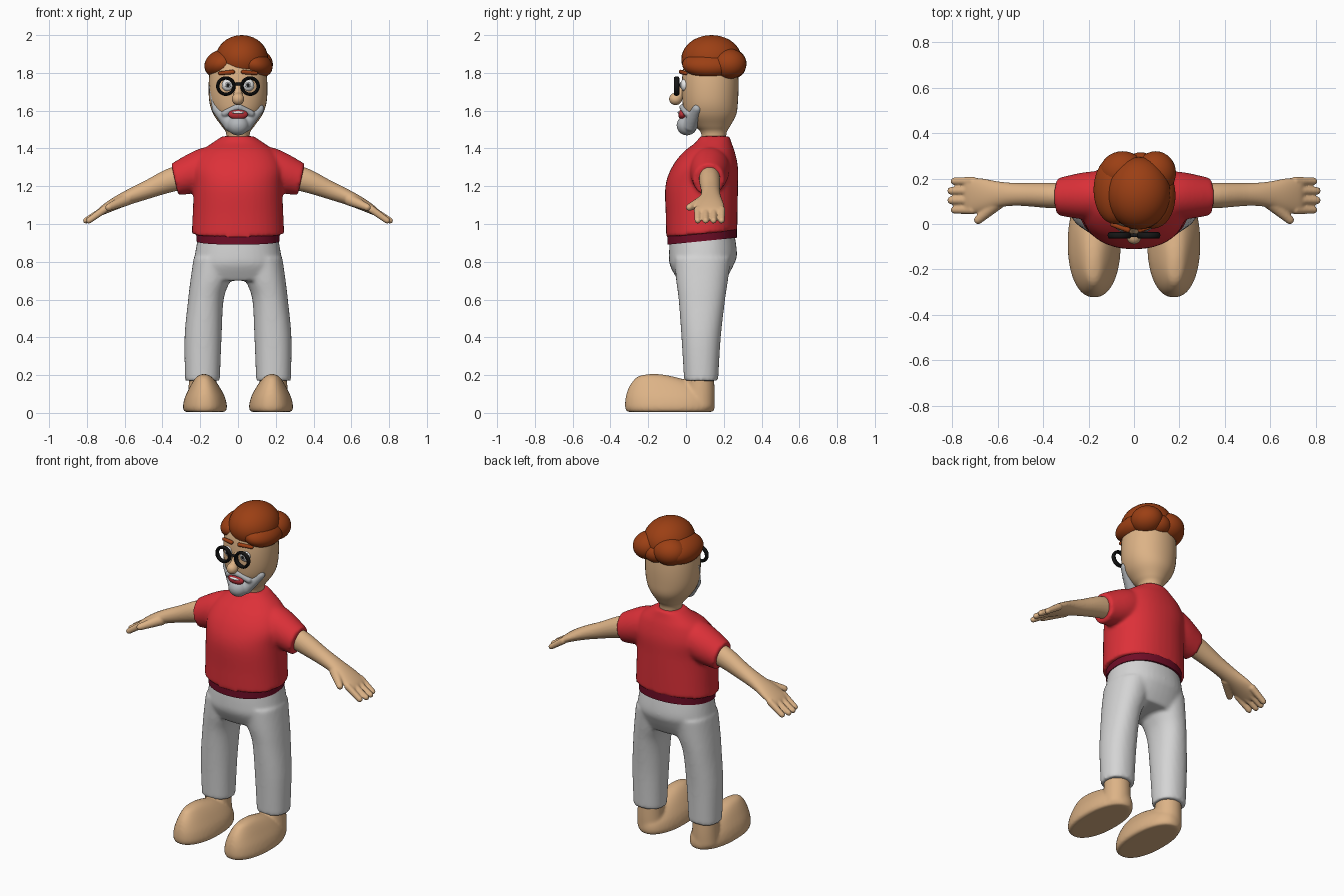
import bpy, bmesh, math
from mathutils import Matrix, Vector

cube = bpy.data.objects.get("Cube")
if cube:
    bpy.data.objects.remove(cube, do_unlink=True)


def material(name, r, g, b):
    m = bpy.data.materials.new(name)
    m.use_nodes = True
    m.diffuse_color = (r, g, b, 1)
    m.node_tree.nodes["Principled BSDF"].inputs["Base Color"].default_value = (r, g, b, 1)
    return m


skin = material("skin", 0.72, 0.45, 0.24)
red = material("shirt red", 0.72, 0.03, 0.04)
maroon = material("hem maroon", 0.16, 0.004, 0.02)
cloth = material("trouser grey", 0.66, 0.66, 0.66)
ginger = material("hair ginger", 0.33, 0.05, 0.007)
grey = material("beard grey", 0.45, 0.47, 0.49)
black = material("frame black", 0.008, 0.008, 0.008)
white = material("eye white", 0.85, 0.85, 0.85)
lip = material("lip red", 0.5, 0.03, 0.04)


def spline(rows, steps=5):
    """Catmull-Rom interpolation of cross-section rows."""
    out = []
    for i in range(len(rows) - 1):
        quad = [rows[max(i - 1, 0)], rows[i], rows[i + 1], rows[min(i + 2, len(rows) - 1)]]
        for j in range(steps):
            t = j / steps
            out.append([0.5 * (2 * b + (c - a) * t + (2 * a - 5 * b + 4 * c - d) * t * t
                               + (3 * b - a - 3 * c + d) * t ** 3) for a, b, c, d in zip(*quad)])
    return out + [rows[-1]]


def loft(bm, rows, axis="z", power=2.0, side=1, n=40):
    """Rows: position, centre u, centre v, radius u, radius v, optional shear."""
    rows = [list(r) + [0] * (6 - len(r)) for r in rows]
    rings = []
    for a, u, v, ru, rv, shear in spline(rows):
        ring = []
        for k in range(n):
            c, s = math.cos(math.tau * k / n), math.sin(math.tau * k / n)
            du = ru * math.copysign(abs(c) ** (2 / power), c)
            dv = rv * math.copysign(abs(s) ** (2 / power), s)
            w = a + shear * dv
            p = (u + du, v + dv, w) if axis == "z" else (w, u + du, v + dv)
            ring.append(bm.verts.new((side * p[0], p[1], p[2])))
        rings.append(ring)
    for lo, hi in zip(rings, rings[1:]):
        for k in range(n):
            m = (k + 1) % n
            bm.faces.new((lo[k], lo[m], hi[m], hi[k]))
    bm.faces.new(rings[0])
    bm.faces.new(rings[-1])


def ball(bm, centre, size, turn=0):
    mat = Matrix.Translation(centre) @ Matrix.Rotation(turn, 4, "Y") @ Matrix.Diagonal((*size, 1))
    bmesh.ops.create_uvsphere(bm, u_segments=32, v_segments=20, radius=1, matrix=mat)


def capsule(bm, p0, p1, r0, r1, side=1):
    p0, p1 = Vector(p0), Vector(p1)
    rot = (p1 - p0).to_track_quat("Z", "Y")
    for v in bmesh.ops.create_uvsphere(bm, u_segments=20, v_segments=12, radius=1)["verts"]:
        top = v.co.z > -0.001
        v.co = (p1 if top else p0) + rot @ (v.co * (r1 if top else r0))
        v.co.x *= side


def finish(name, bm, mat, voxel=0, relax=6):
    """Make the object; a voxel size fuses overlapping pieces into one skin."""
    bmesh.ops.recalc_face_normals(bm, faces=bm.faces)
    mesh = bpy.data.meshes.new(name)
    bm.to_mesh(mesh)
    bm.free()
    for p in mesh.polygons:
        p.use_smooth = True
    mesh.set_sharp_from_angle(angle=math.radians(50))
    mesh.materials.append(mat)
    ob = bpy.data.objects.new(name, mesh)
    bpy.context.collection.objects.link(ob)
    if voxel:
        r = ob.modifiers.new("fuse", "REMESH")
        r.mode, r.voxel_size, r.use_smooth_shade = "VOXEL", voxel, True
        s = ob.modifiers.new("relax", "SMOOTH")
        s.factor, s.iterations = 0.5, relax
    return ob


# Shirt with short sleeves
bm = bmesh.new()
loft(bm, [(0.948, 0, .083, .245, .188, .1), (1.05, 0, .083, .24, .19, .05), (1.2, 0, .083, .235, .192),
          (1.3, 0, .1, .24, .175), (1.38, 0, .122, .2, .137), (1.43, 0, .145, .135, .096),
          (1.465, 0, .152, .082, .078)], power=2.2)
for s in (1, -1):
    loft(bm, [(.08, .135, 1.31, .09, .1), (.2, .125, 1.285, .105, .115),
              (.335, .12, 1.235, .082, .084, .22)], "x", side=s)
finish("shirt", bm, red, 0.01, 7)

# Dark hem under the shirt
bm = bmesh.new()
loft(bm, [(0.909, 0, .085, .22, .184, .1), (0.965, 0, .085, .222, .184, .1)], power=2.2)
finish("shirt_hem", bm, maroon)

# Trousers
bm = bmesh.new()
loft(bm, [(.94, 0, .085, .21, .17, .1), (.84, 0, .09, .228, .18), (.78, 0, .083, .235, .168),
          (.7, 0, .083, .24, .125)], power=2.2)
for s in (1, -1):
    loft(bm, [(.82, .12, .088, .115, .15), (.7, .147, .085, .105, .137), (.6, .17, .084, .094, .123),
              (.4, .185, .08, .098, .104), (.17, .188, .08, .092, .09)], power=2.2, side=s)
finish("trousers", bm, cloth, 0.01, 8)

# Arms with hands, and bare feet
for s, label in ((1, "left"), (-1, "right")):
    bm = bmesh.new()
    loft(bm, [(.22, .125, 1.25, .05, .055), (.35, .125, 1.235, .056, .066), (.5, .13, 1.175, .05, .05),
              (.59, .13, 1.138, .056, .042), (.67, .127, 1.1, .074, .034), (.73, .125, 1.066, .078, .024),
              (.75, .125, 1.05, .06, .014)], "x", side=s)
    for y, tip in ((.062, .79), (.104, .805), (.146, .805), (.188, .79)):
        capsule(bm, (.71, y, 1.075), (tip, y, 1.018), .021, .0165, s)
    capsule(bm, (.6, .095, 1.125), (.685, .018, 1.088), .034, .019, s)
    finish(label + "_arm", bm, skin, 0.006, 4)

    bm = bmesh.new()
    loft(bm, [(.005, .175, -.085, .108, .228), (.03, .175, -.085, .117, .238), (.08, .175, -.088, .107, .232),
              (.13, .176, -.105, .083, .2), (.17, .178, -.135, .058, .145), (.195, .18, -.165, .035, .085),
              (.206, .18, -.17, .01, .025)], power=2.2, side=s)
    loft(bm, [(.03, .185, .07, .08, .08), (.12, .187, .075, .075, .076), (.25, .187, .075, .072, .072)], side=s)
    finish(label + "_foot", bm, skin, 0.009, 6)

# Head and neck
bm = bmesh.new()
loft(bm, [(1.4, 0, .147, .062, .065), (1.48, 0, .147, .063, .067), (1.52, 0, .14, .088, .095),
          (1.58, 0, .131, .13, .135), (1.65, 0, .128, .152, .147), (1.75, 0, .128, .155, .15),
          (1.84, 0, .13, .142, .14), (1.88, 0, .13, .11, .11), (1.91, 0, .13, .05, .05)], power=2.1)
finish("head", bm, skin)

# Nose
bm = bmesh.new()
ball(bm, (0, -.055, 1.662), (.033, .035, .033))
capsule(bm, (0, -.008, 1.74), (0, -.035, 1.68), .017, .025)
finish("nose", bm, skin, 0.005, 4)

# Hair in overlapping lobes
bm = bmesh.new()
for centre, size, turn in (
        ((.02, .135, 1.872), (.14, .16, .128), 0),
        ((.085, .125, 1.845), (.1, .145, .07), .3),
        ((-.085, .15, 1.848), (.095, .15, .075), -.35),
        ((.095, .225, 1.848), (.09, .095, .08), .2),
        ((-.05, .23, 1.85), (.1, .09, .08), 0),
        ((.03, .245, 1.83), (.075, .07, .06), 0)):
    ball(bm, centre, size, turn)
finish("hair", bm, ginger)

# Beard, moustache and the one long sideburn
bm = bmesh.new()
ball(bm, (0, .005, 1.522), (.058, .055, .053))
for s in (1, -1):
    capsule(bm, (.04, .025, 1.53), (.115, .058, 1.61), .042, .025, s)
    capsule(bm, (.006, -.018, 1.618), (.07, .006, 1.585), .018, .018, s)
capsule(bm, (-.12, .06, 1.62), (-.146, .09, 1.73), .02, .01)
finish("beard", bm, grey, 0.006, 5)

# Mouth
bm = bmesh.new()
ball(bm, (0, -.02, 1.58), (.052, .021, .027))
finish("mouth", bm, lip)
bm = bmesh.new()
ball(bm, (0, -.032, 1.59), (.034, .012, .008))
finish("teeth", bm, white)

# Eyes, brows and spectacle frame
for s, label in ((1, "left"), (-1, "right")):
    for part, mat, y, r, depth in (("eye", white, -.005, .033, .025), ("iris", grey, -.027, .016, .006),
                                   ("pupil", black, -.031, .009, .005)):
        bm = bmesh.new()
        ball(bm, (s * .053, y, 1.735), (r, depth, r))
        finish(label + "_" + part, bm, mat)
    bm = bmesh.new()
    capsule(bm, (.028, -.026, 1.805), (.095, -.002, 1.798), .012, .01, s)
    finish(label + "_eyebrow", bm, ginger)
    bpy.ops.mesh.primitive_torus_add(major_radius=.043, minor_radius=.009, major_segments=40,
                                     minor_segments=12, location=(s * .064, -.05, 1.73),
                                     rotation=(math.pi / 2, 0, 0))
    rim = bpy.context.object
    rim.name = label + "_spectacle_rim"
    rim.scale.z = 1.6
    rim.data.materials.append(black)
    bpy.ops.object.shade_smooth_by_angle()
bm = bmesh.new()
capsule(bm, (-.022, -.05, 1.74), (.022, -.05, 1.74), .008, .008)
finish("spectacle_bridge", bm, black)
